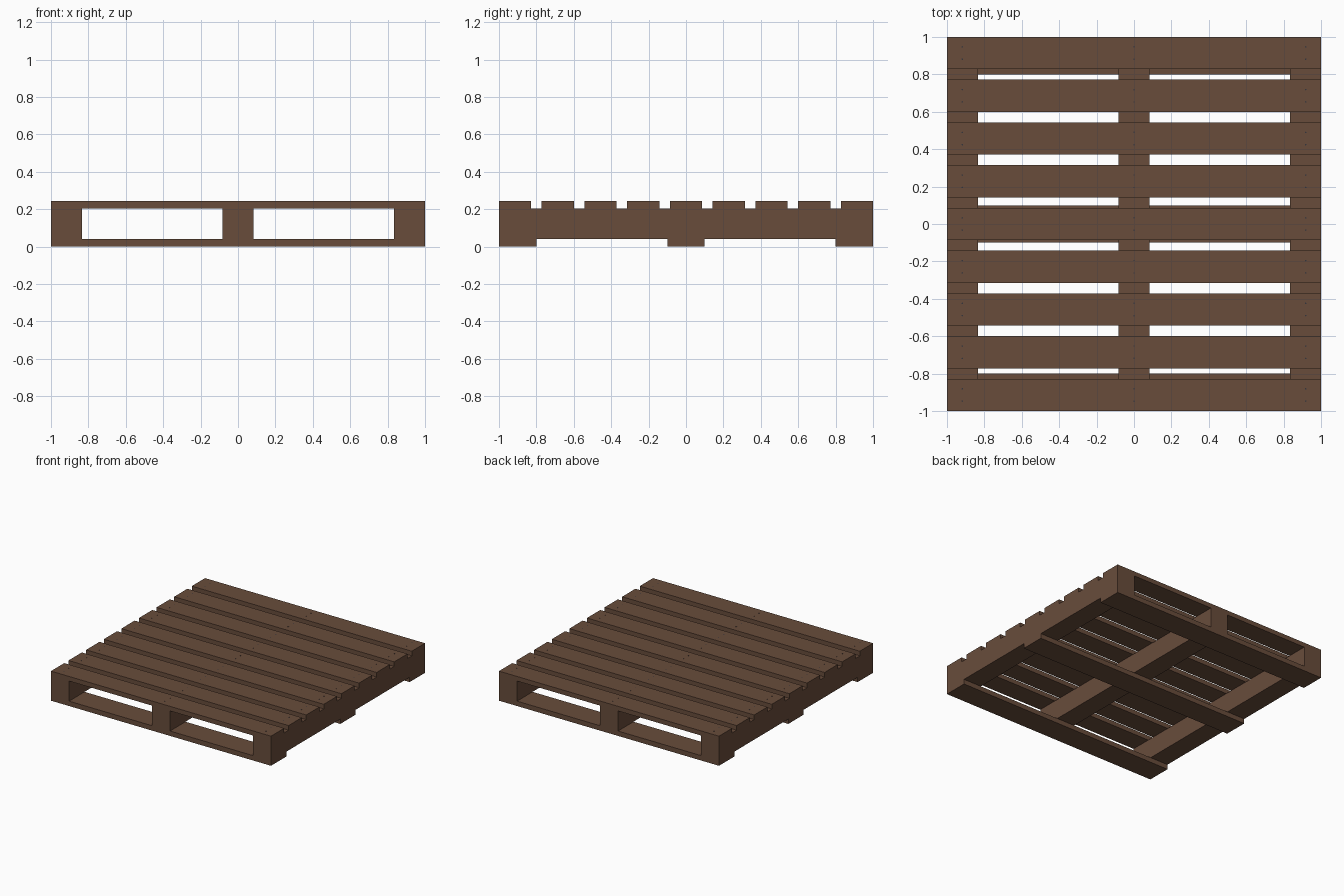
import bpy
import bmesh
from mathutils import Matrix

if "Cube" in bpy.data.objects:
    bpy.data.objects.remove(bpy.data.objects["Cube"])


def material(name, rgb):
    m = bpy.data.materials.new(name)
    m.diffuse_color = (*rgb, 1)
    m.use_nodes = True
    m.node_tree.nodes["Principled BSDF"].inputs["Base Color"].default_value = m.diffuse_color
    return m


wood = material("brown wood", (0.140, 0.073, 0.044))
steel = material("dark steel", (0.035, 0.035, 0.045))


def finish(name, bm, mat):
    mesh = bpy.data.meshes.new(name)
    bm.to_mesh(mesh)
    bm.free()
    mesh.materials.append(mat)
    obj = bpy.data.objects.new(name, mesh)
    bpy.context.collection.objects.link(obj)


def board(name, x, y, z):
    """Box given by its (min, max) range on each axis."""
    bm = bmesh.new()
    centre = [sum(r) / 2 for r in (x, y, z)]
    size = [r[1] - r[0] for r in (x, y, z)]
    bmesh.ops.create_cube(bm, size=1, matrix=Matrix.LocRotScale(centre, None, size))
    finish(name, bm, wood)


LOW, HIGH, TOP = 0.04, 0.205, 0.243
PLANK, COUNT = 0.172, 9
pitch = (2 - PLANK) / (COUNT - 1)
centres = [-1 + PLANK / 2 + i * pitch for i in range(COUNT)]

# Bottom boards across the width
for name, y in (("front", -0.9), ("middle", 0), ("back", 0.9)):
    board(name + "_bottom_board", (-1, 1), (y - 0.1, y + 0.1), (0, LOW))

# Stringers running front to back
for name, x in (("left", -0.9175), ("centre", 0), ("right", 0.9175)):
    board(name + "_stringer", (x - 0.0825, x + 0.0825), (-1, 1), (LOW, HIGH))

# Deck planks
for i, y in enumerate(centres):
    board(f"deck_plank_{i + 1}", (-1, 1), (y - PLANK / 2, y + PLANK / 2), (HIGH, TOP))

# Small nail heads, two per plank over each stringer
bm = bmesh.new()
for y in centres:
    for x in (-0.918, 0, 0.918):
        for dy in (-0.033, 0.033):
            bmesh.ops.create_cone(bm, cap_ends=True, segments=8, radius1=0.004,
                                  radius2=0.004, depth=0.002,
                                  matrix=Matrix.Translation((x, y + dy, TOP)))
finish("nail_heads", bm, steel)
